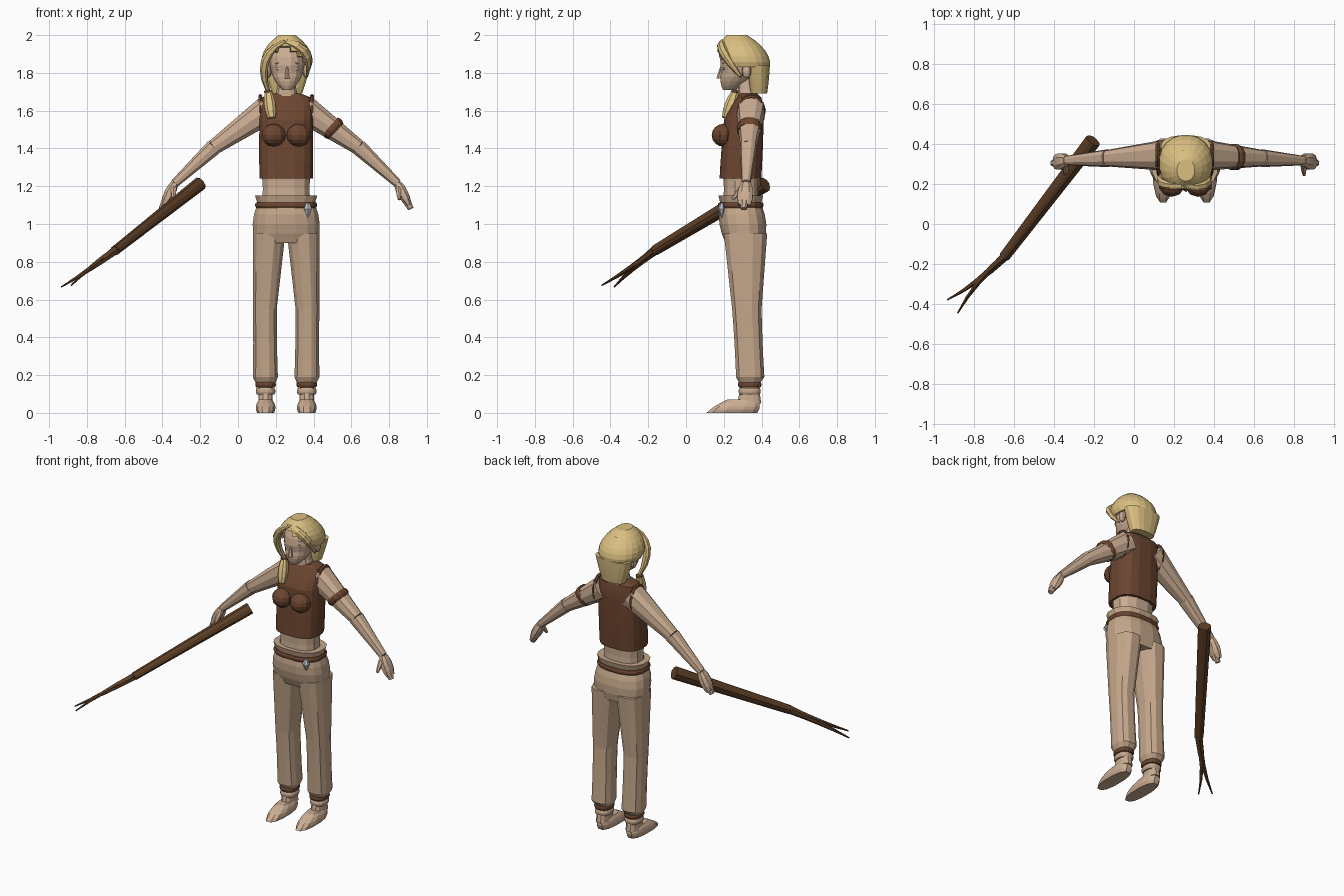
import bpy, bmesh, math
from mathutils import Vector

if "Cube" in bpy.data.objects:
    bpy.data.objects.remove(bpy.data.objects["Cube"])

MID = 0.255  # body centre line
FACE = 0.26  # head centre line


def material(name, r, g, b):
    mat = bpy.data.materials.new(name)
    mat.use_nodes = True
    mat.diffuse_color = (r, g, b, 1)
    shader = next(n for n in mat.node_tree.nodes if n.type == "BSDF_PRINCIPLED")
    shader.inputs["Base Color"].default_value = (r, g, b, 1)
    shader.inputs["Roughness"].default_value = 0.8
    return mat


skin = material("skin", 0.6, 0.42, 0.29)
cloth = material("trouser cloth", 0.56, 0.39, 0.26)
blonde = material("blonde hair", 0.7, 0.52, 0.22)
leather = material("brown leather", 0.15, 0.06, 0.03)
wood = material("dark wood", 0.11, 0.05, 0.02)
crystal = material("pale crystal", 0.5, 0.54, 0.58)
eye_grey = material("eye grey", 0.55, 0.55, 0.55)
lip = material("lip", 0.42, 0.24, 0.18)


def taper(name, mat, start, end, wide, deep, bulge=0.0, bow=(0, 0, 0), steps=4, sides=12, boxy=0.8, level=True):
    """Loft ovals from start to end; half sizes blend, swell by bulge, and the path arches by bow."""
    start, end, bow = Vector(start), Vector(end), Vector(bow)
    u, v = Vector((1, 0, 0)), Vector((0, 1, 0))
    if not level:
        along = end - start
        u = along.cross(v).normalized()
        v = along.cross(u).normalized()

    def curve(value):
        return math.copysign(abs(value) ** boxy, value)

    bm = bmesh.new()
    rows = []
    for step in range(steps + 1):
        t = step / steps
        arch = max(math.sin(math.pi * t), 0) ** 0.8
        centre = start.lerp(end, t) + bow * arch
        a = wide[0] + (wide[1] - wide[0]) * t + bulge * arch
        b = deep[0] + (deep[1] - deep[0]) * t + bulge * arch
        angles = [math.tau * (i + 0.5) / sides for i in range(sides)]
        rows.append([bm.verts.new(centre + u * a * curve(math.cos(k)) + v * b * curve(math.sin(k)))
                     for k in angles])
    for low, high in zip(rows, rows[1:]):
        for i in range(sides):
            j = (i + 1) % sides
            bm.faces.new((low[i], low[j], high[j], high[i]))
    bm.faces.new(rows[0][::-1])
    bm.faces.new(rows[-1])
    bmesh.ops.recalc_face_normals(bm, faces=bm.faces)
    mesh = bpy.data.meshes.new(name)
    bm.to_mesh(mesh)
    bm.free()
    mesh.materials.append(mat)
    obj = bpy.data.objects.new(name, mesh)
    bpy.context.collection.objects.link(obj)
    return obj


def rod(name, mat, start, end, radii, **options):
    """Round taper set square to its own path."""
    return taper(name, mat, start, end, radii, radii, level=False, **options)


def band(name, mat, centre, height, wide, deep):
    """Short level ring that swells at mid height."""
    half = Vector((0, 0, height / 2))
    return taper(name, mat, Vector(centre) - half, Vector(centre) + half, (wide, wide), (deep, deep),
                 bulge=0.006, steps=3, sides=16)


def ball(name, mat, location, scale):
    bpy.ops.mesh.primitive_uv_sphere_add(segments=10, ring_count=8, location=location)
    obj = bpy.context.object
    obj.name = name
    obj.scale = scale
    obj.data.materials.append(mat)
    return obj


# Torso, vest and neck
taper("waist", skin, (MID, .29, 1.1), (MID, .29, 1.27), wide=(.135, .135), deep=(.1, .1), bulge=-.008)
taper("vest", leather, (MID, .288, 1.24), (MID, .306, 1.55), wide=(.143, .143), deep=(.112, .106),
      bulge=.002, sides=16, boxy=.7)
taper("vest_yoke", leather, (MID, .306, 1.55), (MID, .335, 1.67), wide=(.143, .132), deep=(.106, .065),
      bulge=.004, sides=16, boxy=.7)
taper("vest_collar", leather, (MID, .335, 1.67), (MID, .33, 1.69), wide=(.132, .08), deep=(.065, .05),
      steps=1, sides=16, boxy=.7)
taper("neck", skin, (MID, .325, 1.65), (FACE, .31, 1.78), wide=(.075, .046), deep=(.055, .05), bulge=-.008)

# Hips, rolled waistband, belt and its crystal
taper("trouser_hips", cloth, (MID, .312, .9), (MID, .29, 1.1), wide=(.167, .157), deep=(.104, .112),
      bulge=.018, sides=16)
band("belt", leather, (MID, .29, 1.1), .03, .161, .117)
taper("waistband", cloth, (MID, .29, 1.11), (MID, .29, 1.15), wide=(.155, .167), deep=(.11, .12),
      steps=2, sides=16)
taper("waistband_lining", cloth, (MID, .29, 1.15), (MID, .29, 1.14), wide=(.165, .14), deep=(.119, .1),
      steps=1, sides=16)
taper("crystal_tip", crystal, (.37, .19, 1.035), (.37, .187, 1.08), wide=(.002, .024), deep=(.002, .02),
      steps=1, sides=6, boxy=1)
taper("crystal_top", crystal, (.37, .187, 1.08), (.37, .19, 1.11), wide=(.024, .01), deep=(.02, .01),
      steps=1, sides=6, boxy=1)

# Head and face
taper("jaw", skin, (FACE, .23, 1.71), (FACE, .28, 1.8), wide=(.026, .084), deep=(.035, .095),
      bulge=.009, sides=16, boxy=.9)
taper("skull", skin, (FACE, .28, 1.8), (FACE, .3, 1.97), wide=(.084, .055), deep=(.095, .07),
      bulge=.022, sides=16, boxy=.9)
taper("nose", skin, (FACE, .18, 1.77), (FACE, .19, 1.83), wide=(.015, .007), deep=(.02, .01),
      steps=2, sides=6, boxy=1)
ball("mouth", lip, (FACE, .193, 1.745), (.02, .005, .005))
for side, label in ((1, "left"), (-1, "right")):
    ball(label + "_eye", eye_grey, (FACE + side * .042, .2, 1.823), (.019, .007, .009))
    brow = ball(label + "_brow", blonde, (FACE + side * .042, .198, 1.852), (.024, .007, .004))
    brow.rotation_euler.y = side * .15
    ball(label + "_ear", skin, (FACE + side * .1, .32, 1.81), (.018, .025, .038))

# Hair cap, opened above the face, with a full back
cap = taper("hair_cap", blonde, (FACE, .315, 1.83), (FACE, .27, 2), wide=(.128, .045), deep=(.13, .055),
            bulge=.038, steps=6, sides=20, boxy=.95)
bm = bmesh.new()
bm.from_mesh(cap.data)
opening = []
for face in bm.faces:
    c = face.calc_center_median()
    over_face = c.y < .245 and c.z < 1.965 - .9 * abs(c.x - .245)
    if over_face or face.normal.z < -.9:
        opening.append(face)
bmesh.ops.delete(bm, geom=opening, context="FACES")
bm.to_mesh(cap.data)
bm.free()
shell = cap.modifiers.new("thickness", "SOLIDIFY")
shell.thickness = 0.018
shell.offset = -1
taper("hair_back", blonde, (FACE, .385, 1.69), (FACE, .385, 1.84), wide=(.08, .126), deep=(.045, .06),
      bulge=.002, sides=16)

# Parted fringe and the tied side lock
parting = (.25, .19, 1.97)
tie = (.16, .26, 1.7)
rod("right_fringe", blonde, parting, tie, (.014, .014), bulge=.01, bow=(-.06, -.02, .03), steps=6, sides=8)
rod("left_fringe", blonde, parting, (.365, .29, 1.78), (.014, .007), bulge=.014, bow=(.05, -.04, .03),
    steps=5, sides=8)
rod("side_lock", blonde, tie, (.178, .21, 1.56), (.018, .022), bulge=.012, sides=8)
ball("hair_tie", leather, tie, (.024, .024, .01))

# Paired parts
for side, label in ((1, "left"), (-1, "right")):
    def at(x, y, z):
        return (MID + side * x, y, z)

    ball(label + "_bust", leather, at(.066, .198, 1.47), (.066, .062, .06))

    # Arm, hand and thumb
    elbow, wrist = at(.385, .33, 1.405), at(.59, .318, 1.215)
    rod(label + "_upper_arm", skin, at(.1, .345, 1.605), elbow, (.078, .042), steps=5, sides=10)
    rod(label + "_forearm", skin, elbow, wrist, (.045, .024), sides=10)
    rod(label + "_hand", skin, wrist, at(.66, .305, 1.08), (.022, .016), bulge=.006, sides=8)
    taper(label + "_palm", skin, wrist, at(.65, .31, 1.1), wide=(.022, .014), deep=(.028, .034),
          bulge=.012, sides=8, level=False)
    rod(label + "_thumb", skin, at(.595, .295, 1.19), at(.598, .245, 1.13), (.016, .007), bulge=.002, sides=6)

    # Rolled edge of the armhole
    bpy.ops.mesh.primitive_torus_add(major_segments=16, minor_segments=6, major_radius=1, minor_radius=.14,
                                     location=at(.137, .345, 1.59), rotation=(0, math.pi / 2, 0))
    trim = bpy.context.object
    trim.name = label + "_armhole_trim"
    trim.scale = (.086, .066, .08)
    trim.data.materials.append(leather)

    # Trouser leg, ankle tie, cuff and foot
    knee = at(.113, .322, .55)
    taper(label + "_thigh", cloth, knee, at(.09, .315, .95), wide=(.065, .088), deep=(.08, .118))
    taper(label + "_shin", cloth, at(.11, .34, .19), knee, wide=(.068, .065), deep=(.077, .08), bulge=-.002)
    taper(label + "_gather", cloth, at(.109, .337, .16), at(.11, .34, .19), wide=(.054, .068),
          deep=(.058, .077), steps=2)
    band(label + "_ankle_tie", leather, at(.109, .337, .15), .03, .05, .058)
    band(label + "_cuff", cloth, at(.109, .337, .115), .035, .047, .054)
    taper(label + "_ankle", skin, at(.109, .335, .05), at(.109, .337, .14), wide=(.039, .038),
          deep=(.065, .05), steps=2)
    taper(label + "_foot", skin, at(.109, .243, 0), at(.109, .3, .07), wide=(.046, .036), deep=(.138, .083),
          bulge=.012)

# Single arm band on the left upper arm
rod("arm_band", leather, (.488, .335, 1.52), (.52, .335, 1.49), (.061, .057), bulge=.008, steps=3)

# Forked staff in the right hand
fork = (-.65, -.165, .86)
rod("staff", wood, (-.205, .418, 1.21), fork, (.038, .026), steps=3, sides=10)
rod("long_prong", wood, fork, (-.935, -.38, .667), (.024, .004), bow=(.01, -.01, 0), sides=6)
rod("short_prong", wood, fork, (-.883, -.446, .675), (.022, .004), bow=(-.015, .01, 0), sides=6)
